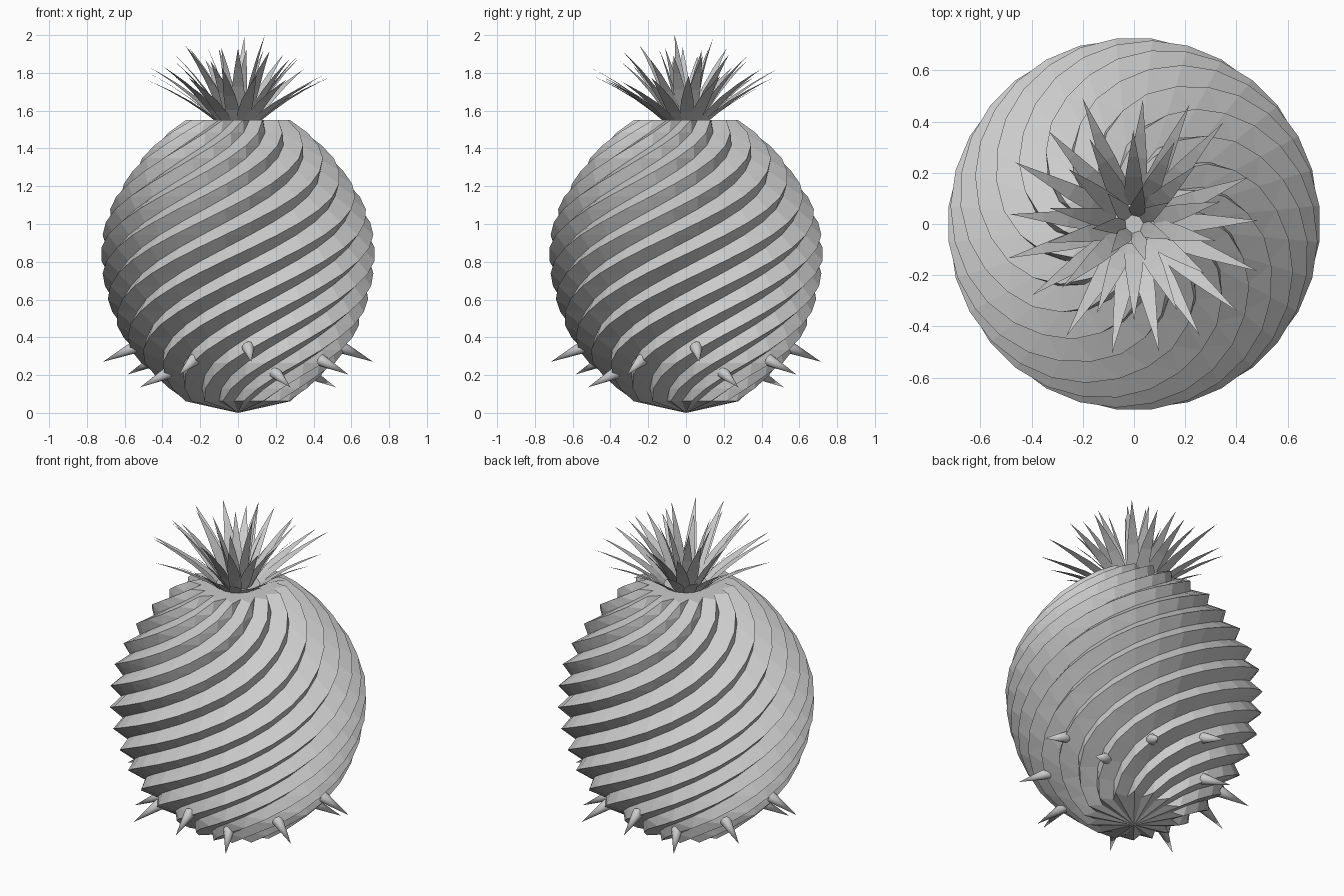
import bpy, bmesh, math, random
from mathutils import Vector, Matrix

if "Cube" in bpy.data.objects:
    bpy.data.objects.remove(bpy.data.objects["Cube"])

random.seed(4)
SEG, STEP, Z0 = 32, 0.0677, 0.062
PEAKS = [.28, .365, .44, .515, .57, .61, .645, .67, .692, .708, .72, .727,
         .727, .72, .703, .68, .648, .607, .56, .51, .445, .37, .275]


def angle(j):
    return (j + 0.5) * 2 * math.pi / SEG


def polar(r, a, z):
    return Vector((r * math.cos(a), r * math.sin(a), z))


def finish(bm, name):
    mesh = bpy.data.meshes.new(name)
    bm.to_mesh(mesh)
    bm.free()
    obj = bpy.data.objects.new(name, mesh)
    bpy.context.collection.objects.link(obj)
    return obj


# Fruit body: checkerboard of raised and sunken points, split along spiral ridges
bm = bmesh.new()
rings = []
for i, r in enumerate(PEAKS):
    rings.append([bm.verts.new(polar(r - 0.065 * ((i + j) % 2), angle(j), Z0 + i * STEP))
                  for j in range(SEG)])
bottom = bm.verts.new((0, 0, 0))
top = bm.verts.new((0, 0, Z0 + 22 * STEP))
for j in range(SEG):
    k = (j + 1) % SEG
    for lo, hi in zip(rings, rings[1:]):
        bm.faces.new((lo[j], lo[k], hi[k]))
        bm.faces.new((lo[j], hi[k], hi[j]))
    bm.faces.new((bottom, rings[0][k], rings[0][j]))
    bm.faces.new((top, rings[-1][j], rings[-1][k]))
finish(bm, "fruit_body")

# Spikes: three staggered rows, each repeated every quarter turn
for row, col in ((4, 0), (3, 5), (2, 2)):
    for q in range(4):
        a = angle(col + q * SEG // 4)
        base = polar(PEAKS[row] - 0.02, a, Z0 + row * STEP + 0.015)
        tip = polar(PEAKS[row] + 0.148, a, Z0 + row * STEP - 0.062)
        d = tip - base
        rot = d.to_track_quat('Z', 'Y').to_matrix().to_4x4()
        bm = bmesh.new()
        bmesh.ops.create_cone(bm, cap_ends=True, segments=12, radius1=0.033, radius2=0,
                              depth=d.length,
                              matrix=Matrix.Translation((base + tip) / 2) @ rot)
        spike = finish(bm, f"spike_{row}_{q}")
        for f in spike.data.polygons:
            f.use_smooth = len(f.vertices) < 5


# Crown leaf: tapered blade along a curve bending outward
def add_leaf(bm, a, base_r, tip_r, tip_z, width):
    p0 = polar(base_r, a, 1.54)
    p2 = polar(tip_r, a, tip_z)
    p1 = polar(base_r + 0.38 * (tip_r - base_r), a, 1.54 + 0.56 * (tip_z - 1.54))
    side = Vector((-math.sin(a), math.cos(a), 0))
    prev = None
    for t, w in ((0, .8), (.2, 1), (.45, .85), (.7, .5), (.88, .2)):
        c = p0 * (1 - t) ** 2 + p1 * 2 * t * (1 - t) + p2 * t * t
        pair = [bm.verts.new(c + side * s * w * width / 2) for s in (-1, 1)]
        if prev:
            bm.faces.new((prev[0], prev[1], pair[1], pair[0]))
        prev = pair
    bm.faces.new((prev[0], prev[1], bm.verts.new(p2)))


# Crown: spreading outer, leaning middle and upright inner leaves
bm = bmesh.new()
for count, base_r, tip_r, tip_z, width, turn in ((17, .11, .51, 1.80, .075, .06),
                                                 (14, .07, .35, 1.91, .075, .25),
                                                 (7, .03, .17, 1.97, .065, .5)):
    for n in range(count):
        add_leaf(bm, turn + n * 2 * math.pi / count + random.uniform(-.06, .06), base_r,
                 tip_r + random.uniform(-.03, .03),
                 min(2.0, tip_z + random.uniform(-.05, .04)), width)
bm.verts.ensure_lookup_table()
max(bm.verts, key=lambda v: v.co.z).co.z = 2.0
finish(bm, "crown_leaves")
